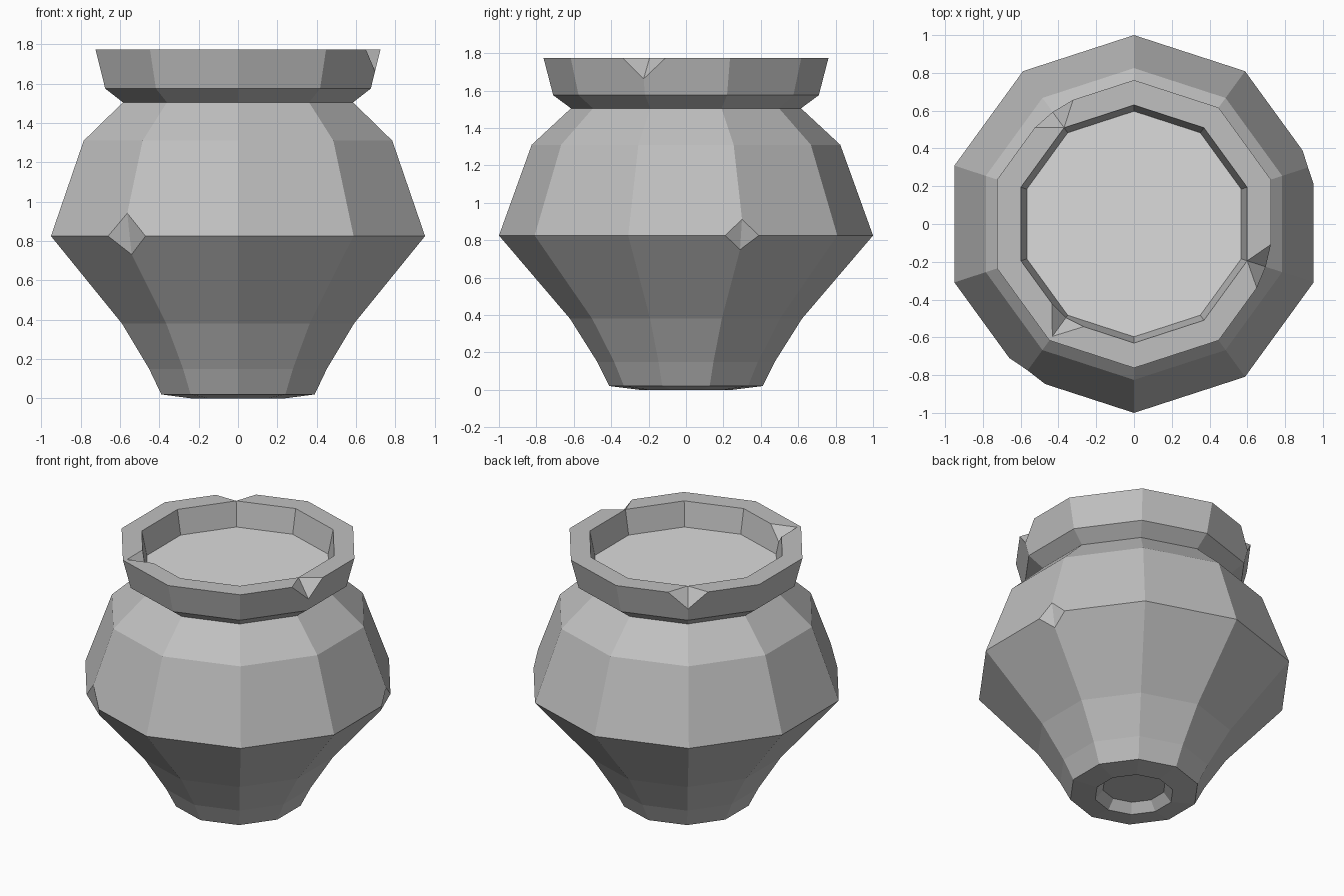
import bpy, bmesh
from math import sin, cos, radians

cube = bpy.data.objects.get("Cube")
if cube:
    bpy.data.objects.remove(cube)

SIDES = 10


def material(name, value):
    m = bpy.data.materials.new(name)
    m.use_nodes = True
    color = (value, value, value, 1)
    m.diffuse_color = color
    m.node_tree.nodes["Principled BSDF"].inputs["Base Color"].default_value = color
    return m


def ring(bm, r, z):
    angles = [radians(90 + 360 * i / SIDES) for i in range(SIDES)]
    return [bm.verts.new((r * cos(a), r * sin(a), z)) for a in angles]


def finish(bm, name, mat):
    bmesh.ops.recalc_face_normals(bm, faces=bm.faces[:])
    mesh = bpy.data.meshes.new(name)
    bm.to_mesh(mesh)
    bm.free()
    mesh.materials.append(mat)
    ob = bpy.data.objects.new(name, mesh)
    bpy.context.collection.objects.link(ob)
    return ob


def chip(bm, rings, row, i, before, after, side):
    """Cut one corner off; fractions tell how far along each edge the cut runs."""
    v = rings[row][i]

    def cut(other, frac):
        if frac >= 1:
            return other
        edge = bm.edges.get((v, other))
        co = v.co.lerp(other.co, frac)
        new = bmesh.utils.edge_split(edge, v, frac)[1]
        new.co = co
        return new

    low = cut(rings[row - 1][i], before)
    high = cut(rings[row + 1][i], after)
    left = cut(rings[row][i - 1], side)
    right = cut(rings[row][(i + 1) % SIDES], side)
    for face in list(v.link_faces):
        a, b = [p for p in (low, high, left, right) if p in face.verts[:]]
        bmesh.utils.face_split(face, a, b)
    bm.verts.remove(v)
    bm.faces.new((low, left, high))
    bm.faces.new((low, high, right))


clay = material("grey clay", 0.53)
filling = material("pale grey filling", 0.71)

# Pot wall profile: foot recess, body, neck, collar, inside of the mouth
profile = [
    (0.20, 0.06), (0.25, 0.0), (0.41, 0.02), (0.475, 0.15), (0.62, 0.38),
    (1.0, 0.825), (0.825, 1.31), (0.615, 1.505), (0.71, 1.575),
    (0.762, 1.775), (0.63, 1.775), (0.597, 1.61),
]
BELLY, RIM_OUTER, RIM_INNER = 5, 9, 10

bm = bmesh.new()
rings = [ring(bm, r, z) for r, z in profile]
bm.faces.new(rings[0])
for lower, upper in zip(rings, rings[1:]):
    for i in range(SIDES):
        j = (i + 1) % SIDES
        bm.faces.new((lower[i], lower[j], upper[j], upper[i]))

# Chips knocked out of the belly and the rim
chip(bm, rings, BELLY, 4, 0.21, 0.24, 0.2)
chip(bm, rings, BELLY, 8, 0.17, 0.18, 0.16)
chip(bm, rings, RIM_OUTER, 1, 0.56, 1, 0.28)
chip(bm, rings, RIM_OUTER, 7, 0.56, 1, 0.27)
chip(bm, rings, RIM_INNER, 4, 0.8, 0.5, 0.28)
finish(bm, "pot", clay)

# Flat filling that closes the mouth
bm = bmesh.new()
bm.faces.new(ring(bm, *profile[-1]))
contents = finish(bm, "pot_contents", filling)
if contents.data.polygons[0].normal.z < 0:
    contents.data.flip_normals()
